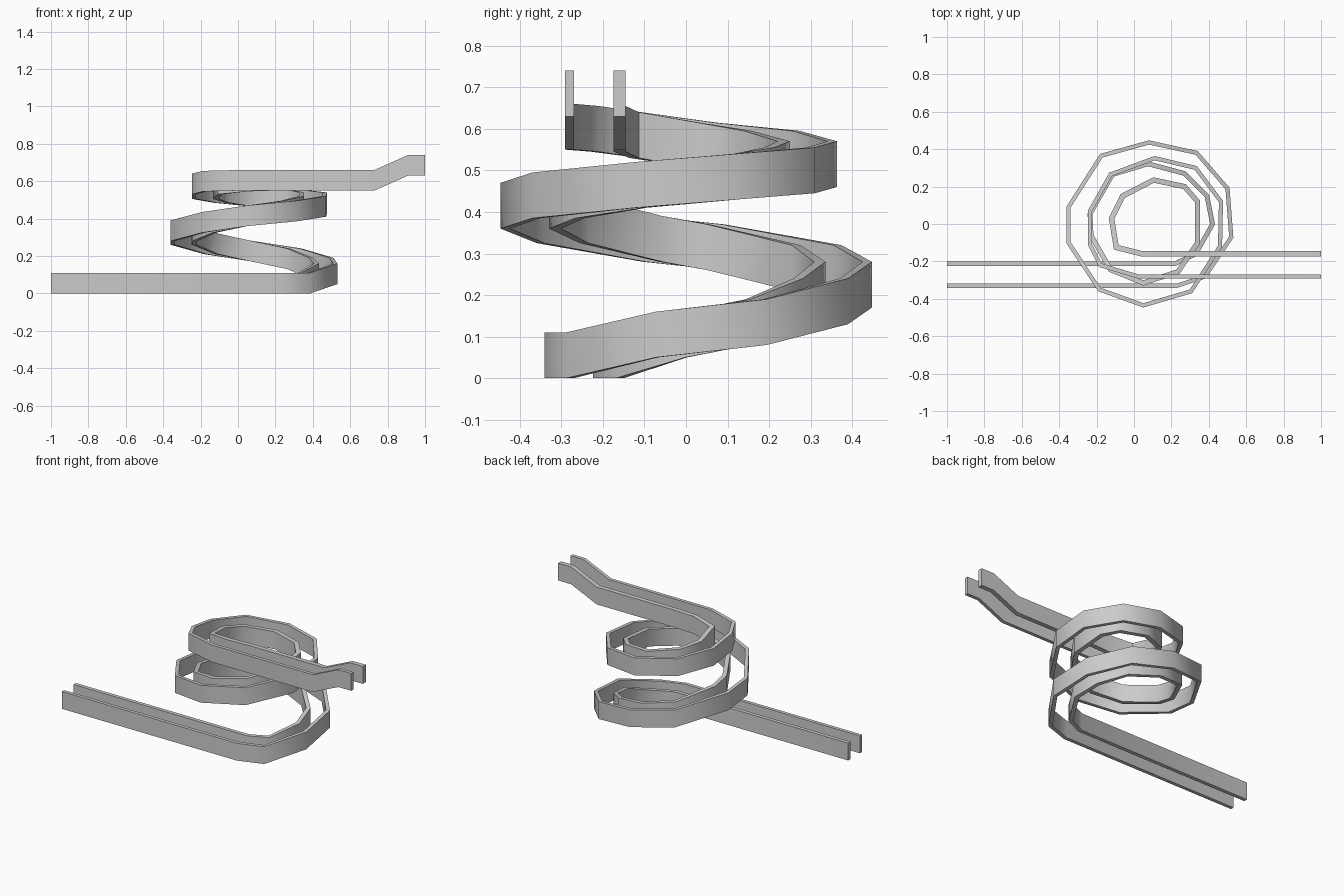
import bpy, bmesh, math
from mathutils import Vector

if "Cube" in bpy.data.objects:
    bpy.data.objects.remove(bpy.data.objects["Cube"])

HEIGHT = 0.11

# Bottom height of the track at each turn of the path (shared by both rails)
LEVELS = [0, 0, 0, .05, .08, .13, .17, .21, .26, .28, .325, .36, .385, .41, .43,
          .445, .46, .485, .505, .53, .545, .55, .55, .63, .63]

# Plan points of the two rails, centre lines
OUTER = [(-1, -.33), (.23, -.33), (.38, -.28), (.52, -.07), (.5, .19), (.335, .38),
         (.08, .436), (-.175, .365), (-.35, .09), (-.35, -.1), (-.185, -.35),
         (.05, -.435), (.305, -.36), (.46, -.12), (.465, .12), (.33, .3),
         (.11, .352), (-.125, .265), (-.235, .07), (-.235, -.11), (-.18, -.22),
         (.02, -.28), (.73, -.28), (.91, -.28), (1, -.28)]
INNER = [(-1, -.212), (.22, -.212), (.33, -.16), (.42, 0), (.39, .15), (.27, .27),
         (.075, .322), (-.115, .265), (-.235, .055), (-.23, -.06), (-.125, -.245),
         (.05, -.315), (.235, -.255), (.34, -.1), (.34, .12), (.27, .2),
         (.105, .235), (-.06, .15), (-.12, .03), (-.095, -.125), (.045, -.16),
         (.2, -.16), (.73, -.16), (.91, -.16), (1, -.16)]


def rail(name, plan, half_start, half_end):
    """Thin upright wall with mitred corners swept along the path."""
    pts = [Vector(p) for p in plan]
    bm = bmesh.new()
    rings = []
    last = len(pts) - 1
    for i, (p, z) in enumerate(zip(pts, LEVELS)):
        a = (p - pts[max(i - 1, 0)]).normalized() if i else (pts[1] - p).normalized()
        b = (pts[i + 1] - p).normalized() if i < last else a
        tangent = (a + b).normalized()
        half = half_start + (half_end - half_start) * i / last
        side = Vector((-tangent.y, tangent.x)) * half / max(tangent.dot(a), .5)
        l, r = p + side, p - side
        rings.append([bm.verts.new((q.x, q.y, h)) for q, h in
                      ((l, z), (r, z), (r, z + HEIGHT), (l, z + HEIGHT))])
    for u, v in zip(rings, rings[1:]):
        for k in range(4):
            m = (k + 1) % 4
            bm.faces.new((u[k], u[m], v[m], v[k]))
    bm.faces.new(rings[0][::-1])
    bm.faces.new(rings[-1])
    bmesh.ops.recalc_face_normals(bm, faces=bm.faces)
    mesh = bpy.data.meshes.new(name)
    bm.to_mesh(mesh)
    bm.free()
    obj = bpy.data.objects.new(name, mesh)
    bpy.context.collection.objects.link(obj)
    bpy.ops.object.select_all(action='DESELECT')
    obj.select_set(True)
    bpy.context.view_layer.objects.active = obj
    bpy.ops.object.shade_smooth_by_angle(angle=math.radians(50))
    return obj


rail("outer_rail", OUTER, .011, .011)
rail("inner_rail", INNER, .012, .015)
